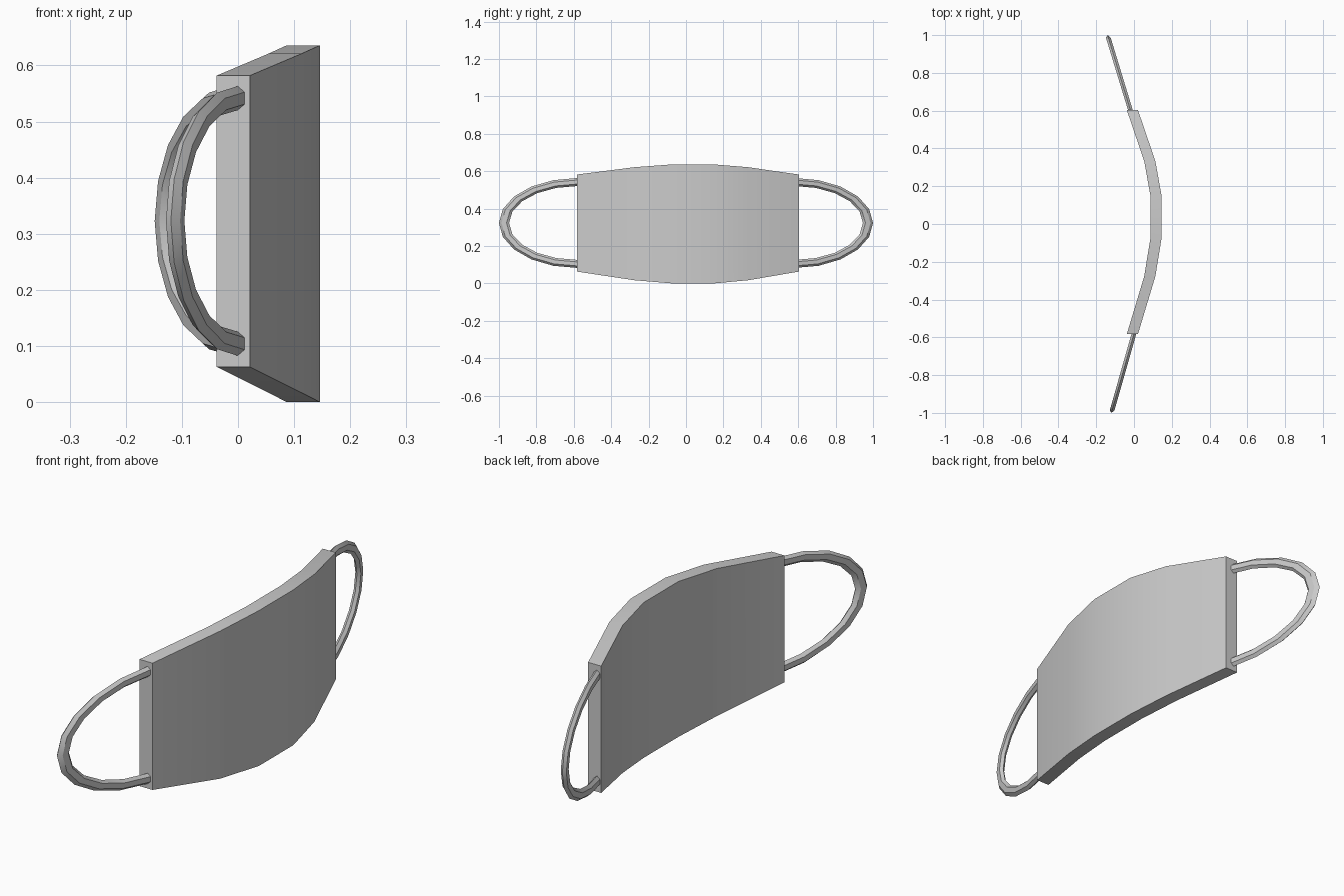
import bpy, bmesh, math

if "Cube" in bpy.data.objects:
    bpy.data.objects.remove(bpy.data.objects["Cube"])

def make_object(name, bm):
    bmesh.ops.recalc_face_normals(bm, faces=bm.faces[:])
    mesh = bpy.data.meshes.new(name)
    bm.to_mesh(mesh)
    bm.free()
    ob = bpy.data.objects.new(name, mesh)
    bpy.context.collection.objects.link(ob)
    bpy.ops.object.select_all(action='DESELECT')
    ob.select_set(True)
    bpy.context.view_layer.objects.active = ob
    bpy.ops.object.shade_smooth_by_angle(angle=math.radians(30))
    return ob

def loft(name, rings):
    """Skin a list of closed rings and cap both ends."""
    bm = bmesh.new()
    rows = [[bm.verts.new(p) for p in ring] for ring in rings]
    n = len(rows[0])
    for a, b in zip(rows, rows[1:]):
        for i in range(n):
            j = (i + 1) % n
            bm.faces.new((a[i], a[j], b[j], b[i]))
    bm.faces.new(rows[0])
    bm.faces.new(rows[-1])
    return make_object(name, bm)

# Curved mask panel: stations of (y, outer x, bottom z, top z)
THICK = 0.059
stations = [(-0.583, 0.021, 0.063, 0.582), (-0.277, 0.113, 0.017, 0.621),
            (-0.075, 0.146, 0.0, 0.636), (0.15, 0.146, 0.0, 0.636),
            (0.333, 0.113, 0.017, 0.621), (0.603, 0.021, 0.063, 0.582)]
loft("mask_panel", [[(x, y, lo), (x, y, hi), (x - THICK, y, hi), (x - THICK, y, lo)]
                    for y, x, lo, hi in stations])

# Ear loops: half ellipses with a six-sided section, swept backwards
def ear_loop(name, side, x0, slope):
    rings = []
    for i in range(11):
        t = math.radians(-90 + 18 * i)
        ring = []
        for k in range(6):
            a = math.radians(60 * k)
            dy = (0.393 + 0.027 * math.cos(a)) * math.cos(t)
            dz = (0.219 + 0.0215 * math.cos(a)) * math.sin(t)
            dx = 0.0145 * math.sin(a)
            ring.append((x0 + dx - slope * dy, side * (0.58 + dy), 0.323 + dz))
        rings.append(ring)
    loft(name, rings)

ear_loop("ear_loop_front", -1, 0.0, 0.285)
ear_loop("ear_loop_back", 1, -0.012, 0.305)
